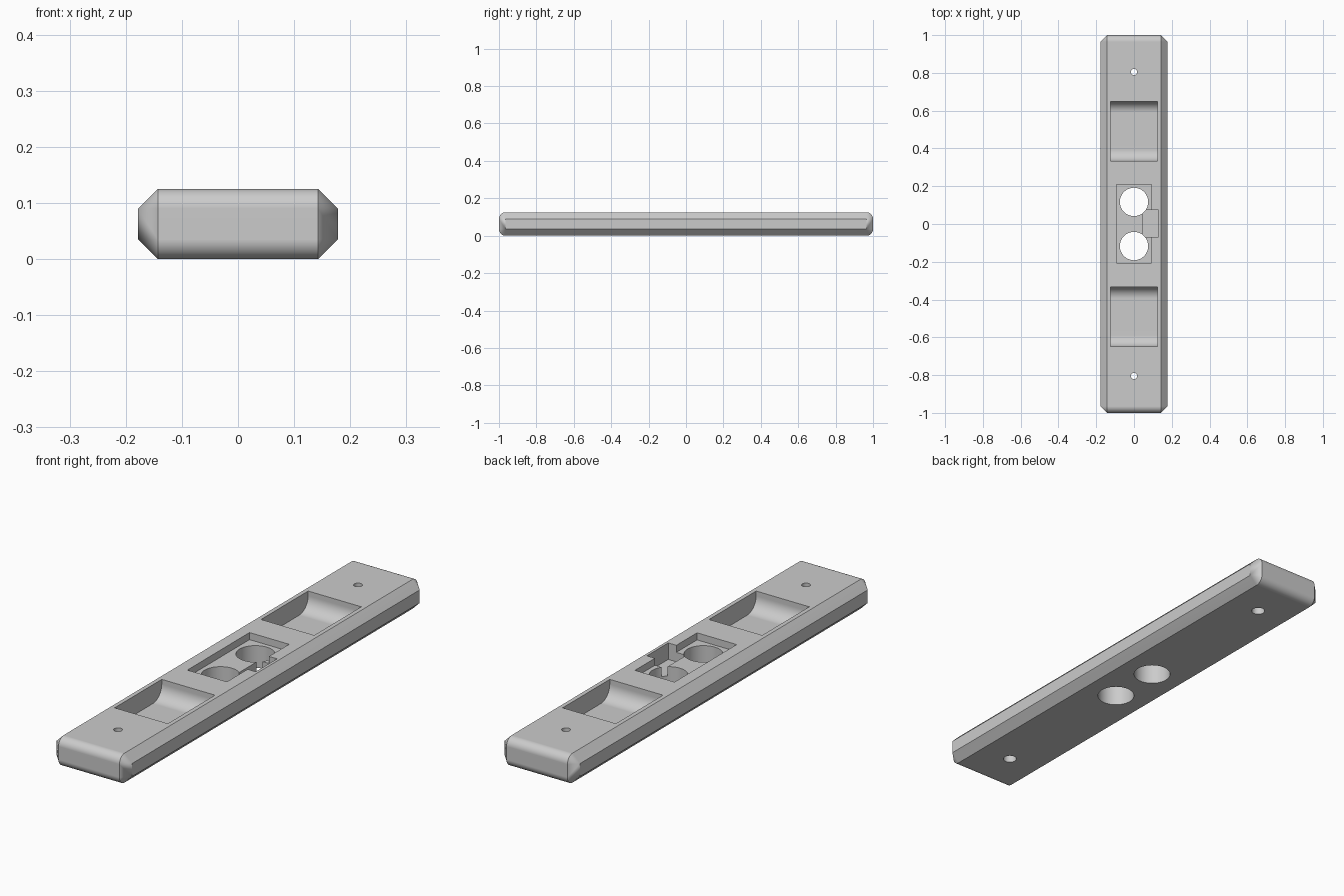
import bpy, bmesh, math
from mathutils import Matrix

if "Cube" in bpy.data.objects:
    bpy.data.objects.remove(bpy.data.objects["Cube"], do_unlink=True)

LENGTH, WIDTH, HEIGHT, BEVEL = 2.0, 0.356, 0.125, 0.035

grey = bpy.data.materials.new("plain grey")
grey.use_nodes = True
grey.diffuse_color = (0.6, 0.6, 0.6, 1)
grey.node_tree.nodes["Principled BSDF"].inputs["Base Color"].default_value = (0.6, 0.6, 0.6, 1)


def finish(name, bm):
    bmesh.ops.recalc_face_normals(bm, faces=bm.faces)
    mesh = bpy.data.meshes.new(name)
    bm.to_mesh(mesh)
    bm.free()
    mesh.materials.append(grey)
    obj = bpy.data.objects.new(name, mesh)
    bpy.context.collection.objects.link(obj)
    return obj


def box(name, x0, x1, y0, y1, z0, z1):
    bm = bmesh.new()
    bmesh.ops.create_cube(bm, size=1)
    bmesh.ops.scale(bm, vec=(x1 - x0, y1 - y0, z1 - z0), verts=bm.verts)
    bmesh.ops.translate(bm, vec=((x0 + x1) / 2, (y0 + y1) / 2, (z0 + z1) / 2), verts=bm.verts)
    return finish(name, bm)


def drill(name, y, radius, z0, z1, sides=64):
    bm = bmesh.new()
    bmesh.ops.create_cone(bm, cap_ends=True, segments=sides, radius1=radius, radius2=radius,
                          depth=z1 - z0, matrix=Matrix.Translation((0, y, (z0 + z1) / 2)))
    return finish(name, bm)


def arc(cy, cz, radius, start, steps=12):
    """Quarter circle in the y-z plane."""
    angles = [start + math.pi / 2 * i / steps for i in range(steps + 1)]
    return [(cy + radius * math.cos(a), cz + radius * math.sin(a)) for a in angles]


def scooped_pocket(name, y0, y1, half_width, floor, radius):
    """Pocket with rounded floor edges at both ends."""
    top = HEIGHT + 0.05
    outline = [(y1, top), (y0, top)]
    outline += arc(y0 + radius, floor + radius, radius, math.pi)
    outline += arc(y1 - radius, floor + radius, radius, 1.5 * math.pi)
    bm = bmesh.new()
    face = bm.faces.new([bm.verts.new((-half_width, y, z)) for y, z in outline])
    sweep = bmesh.ops.extrude_face_region(bm, geom=[face], use_keep_orig=True)["geom"]
    bmesh.ops.translate(bm, vec=(2 * half_width, 0, 0),
                        verts=[v for v in sweep if isinstance(v, bmesh.types.BMVert)])
    return finish(name, bm)


# Bar: rounded ends, chamfered all round its two long sides
bm = bmesh.new()
corners = [(1, 1, 0), (-1, 1, 0.5), (-1, -1, 1), (1, -1, 1.5)]
for side in (-1, 1):
    for sy, sz, turn in corners:
        cy = sy * (LENGTH / 2 - BEVEL)
        cz = HEIGHT / 2 + sz * (HEIGHT / 2 - BEVEL)
        bm.verts.new((side * WIDTH / 2, cy, cz))
        for y, z in arc(cy, cz, BEVEL, turn * math.pi):
            bm.verts.new((side * (WIDTH / 2 - BEVEL), y, z))
bmesh.ops.convex_hull(bm, input=bm.verts)
bmesh.ops.dissolve_limit(bm, angle_limit=math.radians(1), verts=bm.verts, edges=bm.edges)
bar = finish("bar", bm)

# Cutters: centre recess, side notch, end pockets and drilled holes
cutters = [
    box("centre_recess_cutter", -0.093, 0.093, -0.207, 0.21, HEIGHT - 0.03, 0.2),
    box("side_notch_cutter", 0.046, 0.131, -0.068, 0.075, HEIGHT - 0.07, 0.2),
]
for side, end in ((-1, "front"), (1, "back")):
    y0, y1 = sorted((side * 0.333, side * 0.649))
    cutters += [
        scooped_pocket(end + "_pocket_cutter", y0, y1, 0.125, HEIGHT - 0.08, 0.06),
        drill(end + "_large_hole_cutter", side * 0.117, 0.075, -0.1, 0.2),
        drill(end + "_screw_hole_cutter", side * 0.805, 0.017, -0.1, 0.2, 32),
        drill(end + "_counterbore_cutter", side * 0.805, 0.027, -0.1, 0.06, 32),
    ]

bpy.context.view_layer.objects.active = bar
bar.select_set(True)
for cutter in cutters:
    cut = bar.modifiers.new(cutter.name, "BOOLEAN")
    cut.operation = "DIFFERENCE"
    cut.solver = "EXACT"
    cut.object = cutter
    bpy.ops.object.modifier_apply(modifier=cut.name)
    bpy.data.objects.remove(cutter, do_unlink=True)

# Smooth curves, crisp edges, flat faces kept flat
bpy.ops.object.shade_smooth_by_angle(angle=math.radians(30))
weighted = bar.modifiers.new("flat_faces", "WEIGHTED_NORMAL")
weighted.keep_sharp = True
